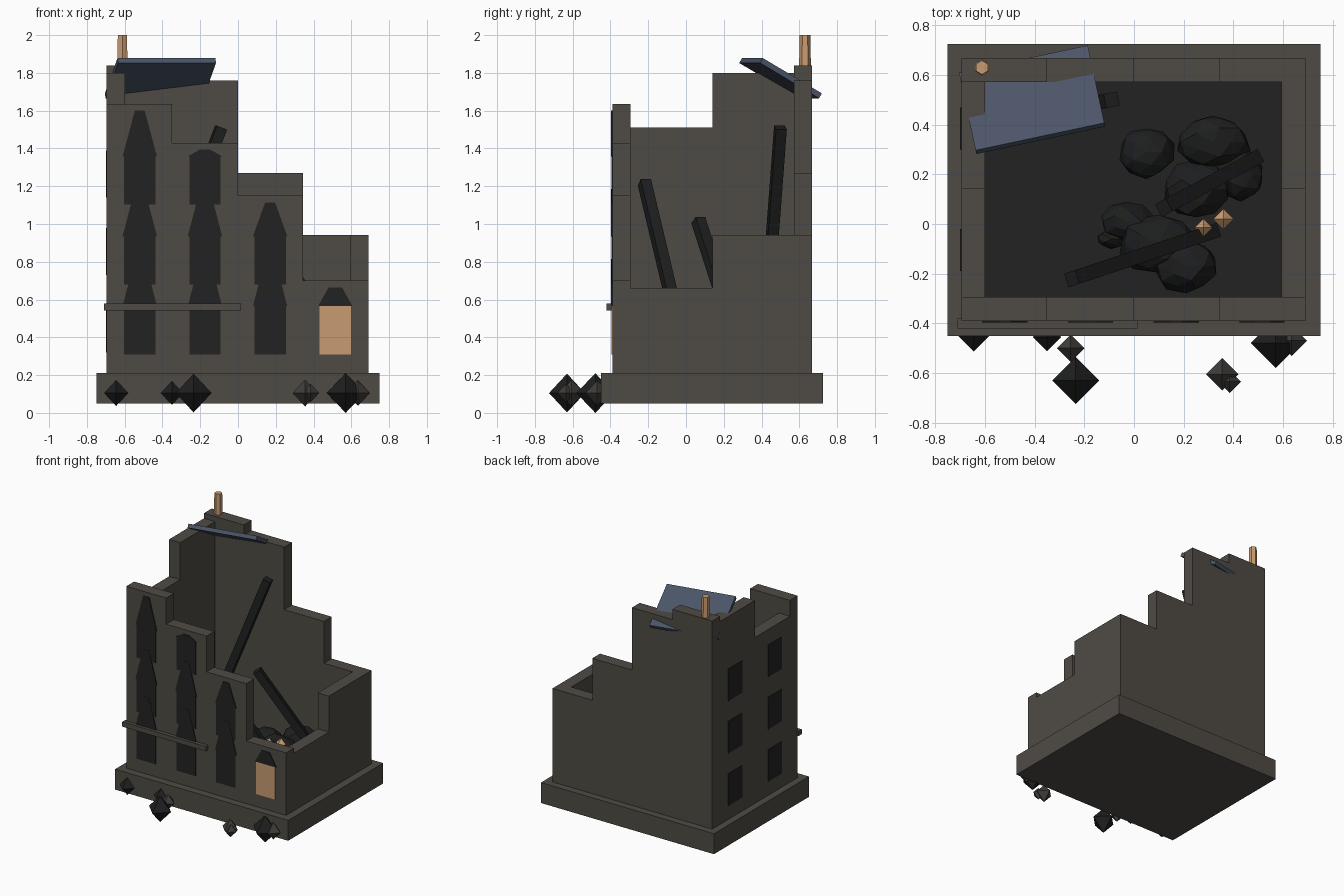
import bpy, bmesh, math, random
from mathutils import Vector

random.seed(4)
cube = bpy.data.objects.get("Cube")
if cube:
    bpy.data.objects.remove(cube, do_unlink=True)


def material(name, r, g, b):
    m = bpy.data.materials.new(name)
    m.use_nodes = True
    m.diffuse_color = (r, g, b, 1)
    bsdf = next(n for n in m.node_tree.nodes if n.type == 'BSDF_PRINCIPLED')
    bsdf.inputs["Base Color"].default_value = (r, g, b, 1)
    bsdf.inputs["Roughness"].default_value = 0.9
    return m


STONE = material("weathered stone", .078, .07, .058)
CHAR = material("charcoal", .016, .0165, .0165)
SOOT = material("sooty rubble", .013, .0135, .014)
GREY = material("grey rubble", .05, .047, .042)
SLATE = material("blue slate", .07, .09, .135)
GLOW = material("warm glow", .58, .33, .165)


def finish(name, bm, mat):
    bmesh.ops.recalc_face_normals(bm, faces=bm.faces)
    mesh = bpy.data.meshes.new(name)
    bm.to_mesh(mesh)
    bm.free()
    mesh.materials.append(mat)
    ob = bpy.data.objects.new(name, mesh)
    bpy.context.collection.objects.link(ob)
    return ob


def box(name, x, y, z, mat):
    """Box from (min, max) ranges."""
    bm = bmesh.new()
    bmesh.ops.create_cube(bm, size=1)
    for v in bm.verts:
        v.co = [r[0] if c < 0 else r[1] for c, r in zip(v.co, (x, y, z))]
    return finish(name, bm, mat)


def extrude(name, pts, depth, mat):
    """Extrude a 3D outline along a depth vector."""
    bm = bmesh.new()
    face = bm.faces.new([bm.verts.new(p) for p in pts])
    ext = bmesh.ops.extrude_face_region(bm, geom=[face])["geom"]
    moved = [g for g in ext if isinstance(g, bmesh.types.BMVert)]
    bmesh.ops.translate(bm, verts=moved, vec=Vector(depth))
    return finish(name, bm, mat)


def stepped_wall(name, edges, tops, across, along_x):
    """Ruined wall with one stepped silhouette."""
    z0 = .2
    prof = [(edges[0], z0)]
    for a, b, t in zip(edges, edges[1:], tops):
        prof += [(a, t), (b, t)]
    prof.append((edges[-1], z0))
    w = across[1] - across[0]
    if along_x:
        return extrude(name, [(u, across[0], z) for u, z in prof], (0, w, 0), STONE)
    return extrude(name, [(across[0], u, z) for u, z in prof], (w, 0, 0), STONE)


# Plinth, floor and four broken walls
L, R, F, B = -.695, .69, -.39, .668
T = .096
box("plinth", (-.75, .75), (-.45, .725), (.05, .21), STONE)
box("burnt_floor", (L + T, R - T), (F + T, B - T), (.2, .28), CHAR)
bays = [L, -.35, 0, .345, R]
front_tops = [1.635, 1.43, 1.15, .70]
stepped_wall("front_wall", bays, front_tops, (F, F + T), True)
stepped_wall("back_wall", bays, [1.84, 1.76, 1.27, .942], (B - T, B), True)
side = [F + T, .14, B - T]
stepped_wall("left_side_wall_tall", side, [1.51, 1.80], (L, L + T), False)
stepped_wall("right_side_wall_low", side, [.66, .942], (R - T, R), False)

# Front windows: thin panes with tapering heads
PANE = .255
for bay, top in enumerate(front_tops):
    cx = -.52 + .345 * bay
    for base in (.31, .68, 1.103):
        spring = base + PANE
        if spring > top - .03:
            continue
        apex = min(spring + .25, top - .035)
        lit = bay == 3
        box("front_window_pane", (cx - .083, cx + .083), (F - .005, F + .02),
            (base, spring), GLOW if lit else CHAR)
        tip = .035 if lit else .026
        outline = [(cx - .091, spring), (cx + .091, spring), (cx + tip, apex), (cx - tip, apex)]
        extrude("front_window_head", [(x, F - .007, z) for x, z in outline], (0, .02, 0), CHAR)

# Side windows
for cy in (-.105, .385):
    for base in (.32, .73, 1.14):
        box("side_window", (L - .005, L + .01), (cy - .085, cy + .085), (base, base + .25), CHAR)

# Ledge across the front
box("front_ledge", (-.71, .015), (-.42, F + .01), (.543, .58), STONE)

# Loose roof slab and chimney stub
slab = box("roof_slab", (-.265, .265), (-.185, .185), (-.03, 0), SLATE)
slab.location = (-.412, .508, 1.785)
slab.rotation_euler = (-.53, 0, .21)

bm = bmesh.new()
bmesh.ops.create_cone(bm, cap_ends=True, segments=6, radius1=.032, radius2=.028, depth=.2)
finish("chimney_stub", bm, GLOW).location = (-.612, .63, 1.9)


# Fallen beams
def beam(start, end, size=.058):
    a, b = Vector(start), Vector(end)
    d = b - a
    h = size / 2
    ob = box("fallen_beam", (-h, h), (-h, h), (0, d.length), SOOT)
    ob.location = a
    ob.rotation_euler = d.to_track_quat('Z', 'Y').to_euler()


beam((-.25, -.22, 1.22), (.32, -.03, .42))
beam((-.09, .50, 1.51), (-.52, .415, .38))
beam((.12, .065, 1.02), (.49, .265, .40))


# Rubble heap inside
def boulder(x, y, rx, ry, z):
    bm = bmesh.new()
    bmesh.ops.create_icosphere(bm, subdivisions=2, radius=1)
    for v in bm.verts:
        v.co *= random.uniform(.88, 1.06)
        v.co = (v.co.x * rx, v.co.y * ry, v.co.z * .11)
    finish("rubble_boulder", bm, SOOT).location = (x, y, z)


for spot in ((.05, .29, .115, .105, .36), (.32, .33, .15, .11, .42), (.43, .2, .1, .11, .37),
             (.25, .14, .13, .12, .41), (-.03, .01, .11, .08, .36), (.1, -.08, .17, .12, .42),
             (.21, -.17, .13, .11, .43), (-.09, -.06, .06, .04, .3)):
    boulder(*spot)


# Octahedral debris
def octahedron(name, x, y, z, r, rz, mat):
    bm = bmesh.new()
    ring = [bm.verts.new((r * math.cos(i * math.pi / 2), r * math.sin(i * math.pi / 2), 0))
            for i in range(4)]
    for tip in (bm.verts.new((0, 0, rz)), bm.verts.new((0, 0, -rz))):
        for i in range(4):
            bm.faces.new((ring[i], ring[(i + 1) % 4], tip))
    finish(name, bm, mat).location = (x, y, z)


for x, y, r, mat in ((-.645, -.45, .063, SOOT), (-.35, -.455, .058, SOOT), (-.235, -.63, .095, SOOT),
                     (-.255, -.5, .055, GREY), (.355, -.605, .066, GREY), (.385, -.635, .045, GREY),
                     (.57, -.48, .1, SOOT), (.635, -.47, .062, GREY)):
    octahedron("fallen_stone", x, y, .105, r, min(r * 1.08, .105), mat)
for x, y, r in ((.28, -.015, .036), (.36, .02, .042)):
    octahedron("ember", x, y, .53, r, r, GLOW)
